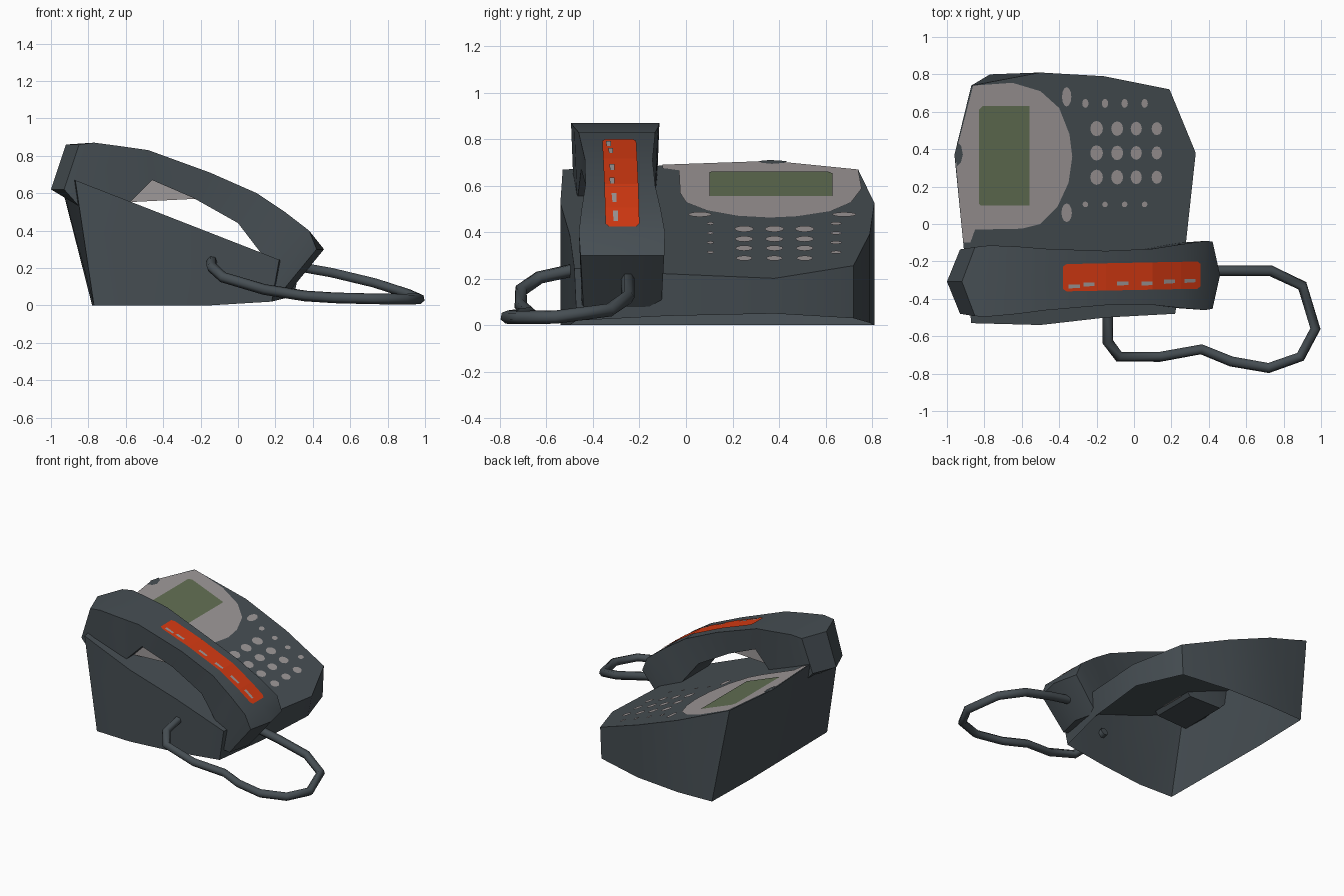
import bpy, bmesh, math

if "Cube" in bpy.data.objects:
    bpy.data.objects.remove(bpy.data.objects["Cube"])


def material(name, r, g, b):
    m = bpy.data.materials.new(name)
    m.diffuse_color = (*[(c / 255 / 12.92 if c < 11 else ((c / 255 + 0.055) / 1.055) ** 2.4)
                         for c in (r, g, b)], 1)
    m.use_nodes = True
    m.node_tree.nodes["Principled BSDF"].inputs["Base Color"].default_value = m.diffuse_color
    return m


SLATE = material("dark slate plastic", 70, 78, 83)
GREY = material("light grey", 158, 152, 152)
GREEN = material("screen green", 99, 112, 84)
RED = material("label red", 214, 58, 18)


def build(name, bm, mat, recalc=True, angle=40):
    if recalc:
        bmesh.ops.recalc_face_normals(bm, faces=bm.faces)
    me = bpy.data.meshes.new(name)
    bm.to_mesh(me)
    bm.free()
    ob = bpy.data.objects.new(name, me)
    bpy.context.collection.objects.link(ob)
    me.materials.append(mat)
    bpy.ops.object.select_all(action='DESELECT')
    ob.select_set(True)
    bpy.context.view_layer.objects.active = ob
    bpy.ops.object.shade_smooth_by_angle(angle=math.radians(angle))
    return ob


def bridge(bm, a, b):
    n = len(a)
    for i in range(n):
        bm.faces.new((a[i], a[(i + 1) % n], b[(i + 1) % n], b[i]))


def desk(x):
    """Height of the sloping top face."""
    return 0.33 - 0.39 * x


def plates(name, outlines, lift, mat, height=desk):
    """Thin painted shapes lying on a sloped surface."""
    bm = bmesh.new()
    for pts in outlines:
        f = bm.faces.new([bm.verts.new((x, y, height(x) + lift)) for x, y in pts])
        f.normal_update()
        if f.normal.z < 0:
            f.normal_flip()
    return build(name, bm, mat, recalc=False)


def oval(cx, cy, rx, ry, n=12):
    return [(cx + rx * math.cos(2 * math.pi * i / n), cy + ry * math.sin(2 * math.pi * i / n))
            for i in range(n)]


# Body: wedge with an open underside
top = [(-.87, -.53), (-.5, -.54), (-.15, -.5), (.22, -.48), (.28, -.08), (.33, .38),
       (.19, .72), (-.16, .79), (-.5, .81), (-.87, .74), (-.96, .37)]
foot = [(-.77, -.53, 0), (-.5, -.54, 0), (-.15, -.5, 0), (.18, -.47, .02), (.26, -.08, .04),
        (.3, .38, .05), (.18, .72, .03), (-.16, .79, .01), (-.5, .81, 0), (-.77, .8, 0),
        (-.78, .37, 0)]
bm = bmesh.new()
upper = [bm.verts.new((x, y, desk(x))) for x, y in top]
lower = [bm.verts.new(p) for p in foot]
bridge(bm, upper, lower)
bm.faces.new(upper)
build("body", bm, SLATE)

# Display surround, screen and catch
plates("display_panel", [[(-.86, .74), (-.65, .755), (-.5, .71), (-.4, .62), (-.345, .48),
                          (-.33, .36), (-.35, .22), (-.41, .09), (-.5, 0), (-.6, -.025),
                          (-.85, -.03), (-.875, -.1), (-.913, -.1), (-.955, .37)]], .004, GREY)
plates("screen", [[(-.83, .11), (-.82, .1), (-.56, .1), (-.56, .63), (-.81, .63), (-.83, .61)]],
       .007, GREEN)
plates("panel_catch", [[(-.957, .36), (-.945, .31), (-.925, .33), (-.915, .37), (-.925, .42),
                        (-.945, .435)]], .007, SLATE)

# Keypad
keys = []
for i, x in enumerate((-.2, -.09, .012, .122)):
    for y in (.51, .38, .25):
        keys.append(oval(x, y, .034 - .002 * i, .041 - .002 * i))
for x in (-.26, -.155, -.05, .057):
    keys.append(oval(x, .645, .017, .024))
    keys.append(oval(x, .105, .015, .015))
keys += [oval(-.36, .68, .025, .052), oval(-.36, .06, .028, .05)]
plates("keys", keys, .006, GREY)

# Handset: sections of (top x, z, bottom x, z, half width, how far the sides lag the middle)
sections = [(-.92, .86, -1.0, .62, .185, .07), (-.77, .87, -.85, .53, .19, 0),
            (-.62, .85, -.6, .53, .18, 0), (-.48, .83, -.46, .67, .165, 0),
            (-.15, .71, -.24, .575, .145, 0), (.1, .60, 0, .44, .15, 0),
            (.25, .50, .13, .27, .17, 0), (.38, .40, .2, .09, .185, 0),
            (.46, .30, .28, .08, .18, -.04)]
bm = bmesh.new()
rings = []
for xt, zt, xb, zb, w, lag in sections:
    cy = -.285 + .025 * xt
    rings.append([bm.verts.new(p) for p in (
        (xt + lag, cy - w, zt), (xt, cy, zt), (xt + lag, cy + w, zt),
        (xb + lag, cy + w * .93, zb), (xb, cy, zb), (xb + lag, cy - w * .93, zb))])
for a, b in zip(rings, rings[1:]):
    bridge(bm, a, b)
for r in (rings[0], rings[-1]):
    bm.faces.new((r[0], r[1], r[4], r[5]))
    bm.faces.new((r[1], r[2], r[3], r[4]))
build("handset", bm, SLATE, angle=35)


def back(x):
    """Height of the handset's upper side."""
    for a, b in zip(sections, sections[1:]):
        if a[0] <= x <= b[0]:
            return a[1] + (b[1] - a[1]) * (x - a[0]) / (b[0] - a[0])
    return .4


# Red label on the handset with grey dashes
cuts = [-.38, -.36, -.15, .1, .25, .34, .355]
label = []
for a, b in zip(cuts, cuts[1:]):
    ya, yb = (.06 if x in (-.38, .355) else .073 for x in (a, b))
    ca, cb = -.281 + .02 * a, -.281 + .02 * b
    ca, cb = -.28 + .02 * a, -.28 + .02 * b
    label.append([(a, ca - ya), (b, cb - yb), (b, cb + yb), (a, ca + ya)])
plates("handset_label", label, .006, RED, back)
plates("label_dashes", [[(x, y), (x + .06, y + .004), (x + .06, y + .022), (x, y + .022)]
                        for x, y in ((-.35, -.345), (-.27, -.335), (-.09, -.33), (.04, -.33),
                                     (.16, -.32), (.27, -.315))], .009, GREY, back)

# Grey web under the grip
bm = bmesh.new()
web = [(-.62, .55), (-.46, .68), (-.22, .57)]
sides = [[bm.verts.new((x, y, z)) for x, z in web] for y in (-.38, -.2)]
bridge(bm, *sides)
for s in sides:
    bm.faces.new(s)
build("grip_web", bm, GREY)

# Cord looping from the handset to the front of the body
path = [(.36, -.25, .2), (.5, -.25, .175), (.73, -.25, .12), (.9, -.33, .065), (.97, -.56, .035),
        (.89, -.71, .033), (.72, -.77, .035), (.52, -.735, .04), (.36, -.67, .05),
        (.14, -.71, .085), (-.08, -.71, .15), (-.14, -.63, .205), (-.14, -.47, .24)]
cu = bpy.data.curves.new("cord", 'CURVE')
cu.dimensions = '3D'
cu.bevel_depth = .029
cu.bevel_resolution = 1
cu.use_fill_caps = True
sp = cu.splines.new('POLY')
sp.points.add(len(path) - 1)
for p, co in zip(sp.points, path):
    p.co = (*co, 1)
cu.materials.append(SLATE)
bpy.context.collection.objects.link(bpy.data.objects.new("cord", cu))
